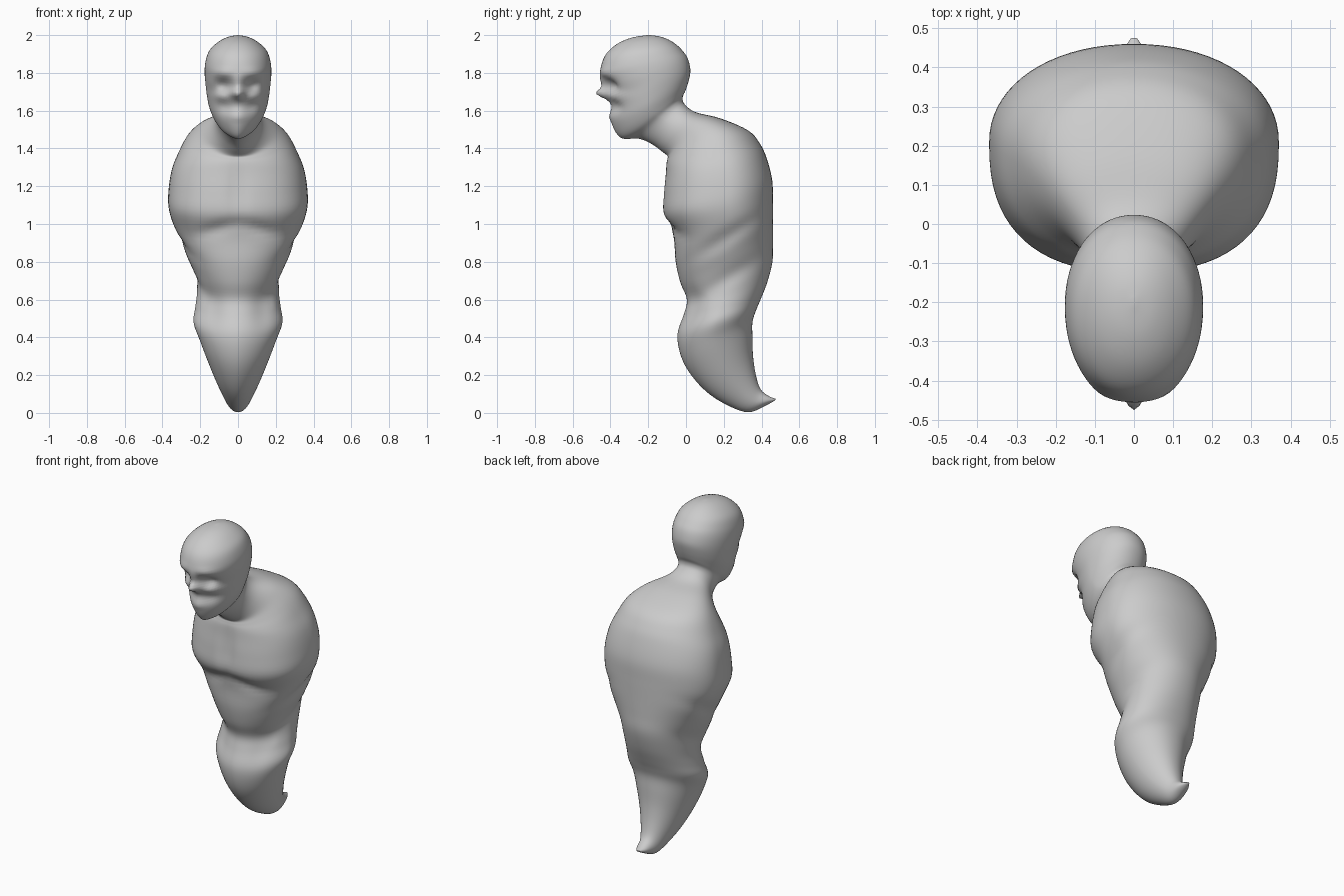
import bpy, bmesh, math
from mathutils import Vector

# tilted sections: front y, front z, back y, back z, half width
BODY = [
    (.472, .066, .476, .074, .008), (.42, .038, .44, .088, .035), (.33, .003, .395, .125, .056),
    (.22, .04, .37, .20, .088), (.11, .11, .355, .30, .128), (.02, .21, .352, .40, .170),
    (-.03, .31, .352, .48, .205), (-.045, .42, .37, .54, .236), (-.012, .52, .395, .60, .226),
    (.005, .60, .43, .69, .218), (-.03, .69, .458, .80, .235), (-.055, .80, .46, .90, .28),
    (-.068, .94, .46, 1.01, .335), (-.12, 1.05, .46, 1.12, .368), (-.12, 1.16, .457, 1.23, .366),
    (-.11, 1.26, .43, 1.34, .346), (-.105, 1.32, .395, 1.42, .31), (-.10, 1.345, .33, 1.495, .265),
    (-.10, 1.36, .18, 1.56, .20), (-.13, 1.385, .05, 1.592, .142),
]
HEAD = [
    (-.18, 1.422, -.008, 1.635, .118), (-.25, 1.452, -.018, 1.67, .117), (-.34, 1.453, -.003, 1.705, .135),
    (-.385, 1.51, .012, 1.75, .155), (-.40, 1.58, .023, 1.80, .166), (-.405, 1.66, .02, 1.84, .173),
    (-.432, 1.73, .008, 1.88, .177), (-.452, 1.81, -.012, 1.91, .172), (-.43, 1.89, -.045, 1.945, .151),
    (-.37, 1.95, -.09, 1.975, .105), (-.29, 1.986, -.14, 1.993, .055), (-.205, 2.0, -.19, 2.0, .004),
]
# front roundness of the section by height
ROUND = [(0, 1.9), (.5, 1.75), (.8, 2.1), (1.1, 2.5), (1.35, 2.4), (1.5, 1.95),
         (1.58, 1.55), (1.7, 1.75), (1.85, 2.1), (2.1, 2.0)]
SEGS, STEPS = 72, 5


def gauss(v, c, r):
    return math.exp(-((v - c) / r) ** 2)


def roundness(z):
    for (a, p), (b, q) in zip(ROUND, ROUND[1:]):
        if z <= b:
            return p + (q - p) * max(0, z - a) / (b - a)
    return 2


def spline(rows):
    out = []
    for i in range(len(rows) - 1):
        p0, p1, p2, p3 = (rows[min(max(i + k, 0), len(rows) - 1)] for k in (-1, 0, 1, 2))
        for s in range(STEPS):
            t = s / STEPS
            out.append([.5 * (2 * b + (c - a) * t + (2 * a - 5 * b + 4 * c - d) * t * t
                              + (3 * b - a - 3 * c + d) * t ** 3) for a, b, c, d in zip(p0, p1, p2, p3)])
    return out + [rows[-1]]


# face forms: centre x, y, z, radii x, y, z, push in y (mirrored)
FACE = [
    (0, -.42, 1.69, .032, .12, .026, -.066),    # nose tip
    (0, -.44, 1.75, .022, .12, .04, -.015),     # nose bridge
    (.075, -.40, 1.735, .04, .12, .032, .042),  # eye sockets
    (.08, -.42, 1.80, .06, .12, .022, -.012),   # brow
    (.09, -.36, 1.675, .05, .12, .022, -.02),   # cheekbones
    (.07, -.36, 1.62, .04, .10, .03, .018),     # hollow cheeks
    (0, -.40, 1.62, .06, .10, .02, .008),       # upper lip hollow
    (0, -.40, 1.565, .05, .10, .02, -.010),     # lips
]


def sculpt(v):
    x, y, z = v
    ax, dy = abs(x), 0
    for cx, cy, cz, rx, ry, rz, push in FACE:
        dy += push * gauss(ax, cx, rx) * gauss(y, cy, ry) * gauss(z, cz, rz)
    if y < .1:
        # breastbone groove, crease below the chest, belly hollows
        dy += .022 * gauss(x, 0, .022) * gauss(z, 1.17, .13)
        dy += .02 * gauss(z, 1.01 - .3 * ax, .03) * gauss(ax, .08, .14)
        dy += .015 * gauss(ax, .13, .05) * gauss(z, .55, .1)
    # slanted folds along the flanks
    side = gauss(y, .2, .2)
    fold = .055 * gauss(z, .80 + .6 * y, .04) + .05 * gauss(z, .58 + .6 * y, .045)
    return Vector((x * (1 - fold * side), y + dy, z))


bm = bmesh.new()
rings = []
for fy, fz, by, bz, w in spline(BODY + HEAD):
    mz = (fz + bz) / 2
    wide = .5 + .07 * gauss(mz, 1.15, .3)
    lift = .05 * gauss(mz, 1.45, .07)
    ring = []
    for k in range(SEGS):
        a = 2 * math.pi * k / SEGS
        s, c = math.sin(a), math.cos(a)
        n = roundness(mz) if c > 0 else 2.1
        x = w * math.copysign(abs(s) ** (2 / n), s)
        d = abs(c) ** (2 / n)
        t = wide * (1 - d) if c > 0 else wide + (1 - wide) * d
        ring.append(bm.verts.new(sculpt((x, fy + (by - fy) * t, fz + (bz - fz) * t + lift * s * s))))
    rings.append(ring)
for r, q in zip(rings, rings[1:]):
    for k in range(SEGS):
        j = (k + 1) % SEGS
        bm.faces.new((r[k], r[j], q[j], q[k]))
bm.faces.new(rings[0])
bm.faces.new(rings[-1])
# soften the sculpted forms a little
bmesh.ops.smooth_vert(bm, verts=bm.verts, factor=.5, use_axis_x=True, use_axis_y=True, use_axis_z=True)
bmesh.ops.recalc_face_normals(bm, faces=bm.faces)
for f in bm.faces:
    f.smooth = True
mesh = bpy.data.meshes.new("floating_figure")
bm.to_mesh(mesh)
bm.free()
bpy.context.collection.objects.link(bpy.data.objects.new("floating_figure", mesh))
